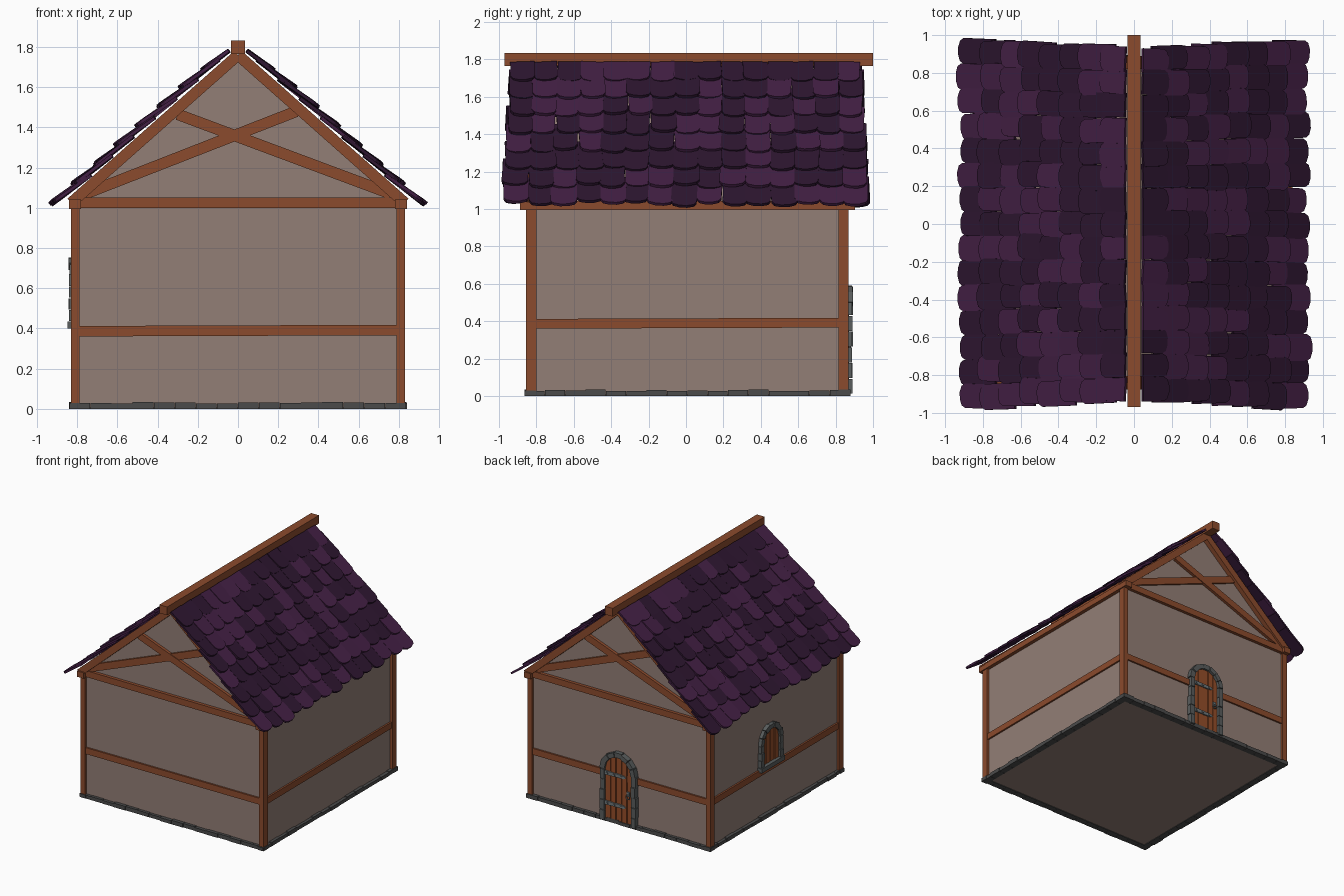
import bpy, bmesh, math, random
from mathutils import Vector, Matrix

if "Cube" in bpy.data.objects:
    bpy.data.objects.remove(bpy.data.objects["Cube"])

random.seed(4)
R = random.uniform


def material(name, r, g, b):
    m = bpy.data.materials.new(name)
    m.diffuse_color = (r, g, b, 1)
    m.use_nodes = True
    m.node_tree.nodes["Principled BSDF"].inputs["Base Color"].default_value = m.diffuse_color
    return m


WOOD = material("timber", 0.26, 0.07, 0.026)
DOOR = material("door_wood", 0.30, 0.075, 0.022)
WALL = material("plaster", 0.29, 0.21, 0.18)
STONE = material("stone", 0.10, 0.11, 0.11)
BASE = material("base_stone", 0.07, 0.07, 0.07)
IRON = material("iron", 0.16, 0.19, 0.20)
TILE_A = material("tile_dark", 0.027, 0.008, 0.030)
TILE_B = material("tile_light", 0.056, 0.014, 0.058)


def frame(o, x, y):
    """Local frame: x across, y up the face, z outward."""
    x, y = Vector(x).normalized(), Vector(y).normalized()
    m = Matrix((x, y, x.cross(y))).transposed().to_4x4()
    m.translation = o
    return m


def prism(bm, pts, a, b, M, mat=0):
    lo = [bm.verts.new(M @ Vector((u, v, a))) for u, v in pts]
    hi = [bm.verts.new(M @ Vector((u, v, b))) for u, v in pts]
    n = len(pts)
    fs = [bm.faces.new(lo[::-1]), bm.faces.new(hi)]
    fs += [bm.faces.new((lo[i], lo[(i + 1) % n], hi[(i + 1) % n], hi[i])) for i in range(n)]
    for f in fs:
        f.material_index = mat


def rect(bm, u0, u1, v0, v1, a, b, M):
    prism(bm, [(u0, v0), (u1, v0), (u1, v1), (u0, v1)], a, b, M)


def beam(bm, p, q, w, a, b, M):
    p, q = Vector(p), Vector(q)
    d = (q - p).normalized() * w / 2
    n = Vector((-d.y, d.x))
    prism(bm, [p - n, q - n, q + n, p + n], a, b, M)


def finish(name, bm, *mats):
    bmesh.ops.recalc_face_normals(bm, faces=bm.faces)
    me = bpy.data.meshes.new(name)
    bm.to_mesh(me)
    bm.free()
    ob = bpy.data.objects.new(name, me)
    bpy.context.collection.objects.link(ob)
    for m in mats:
        me.materials.append(m)
    return ob


UP = (0, 0, 1)
WX, Y0, Y1 = 0.81, -0.835, 0.85
YC = (Y0 + Y1) / 2
WY = (Y1 - Y0) / 2
FRONT = frame((0, Y0, 0), (1, 0, 0), UP)
BACK = frame((0, Y1, 0), (-1, 0, 0), UP)
LEFT = frame((-WX, YC, 0), (0, -1, 0), UP)
RIGHT = frame((WX, YC, 0), (0, 1, 0), UP)

# plastered house body with gables
bm = bmesh.new()
prism(bm, [(-WX, 0.004), (WX, 0.004), (WX, 1.03), (0, 1.755), (-WX, 1.03)], -2 * WY, 0, FRONT)
finish("walls", bm, WALL)

# row of low foundation stones around the base
bm = bmesh.new()
for M, half in ((FRONT, WX), (BACK, WX), (LEFT, WY), (RIGHT, WY)):
    e = half + 0.028
    n = 16
    for i in range(n):
        u = -e + 2 * e * i / n
        rect(bm, u, u + 2 * e / n - 0.002, 0, R(0.026, 0.034), -0.03, R(0.022, 0.03), M)
finish("foundation_stones", bm, BASE)

# corner posts
bm = bmesh.new()
for sx in (-1, 1):
    for M in (FRONT, BACK):
        u = sx * 0.81
        rect(bm, u - 0.021, u + 0.021, 0.02, 1.03, -0.035, 0.02, M)
finish("corner_posts", bm, WOOD)

# horizontal rails and wall plates
bm = bmesh.new()
for M, half in ((FRONT, WX), (BACK, WX), (LEFT, WY), (RIGHT, WY)):
    beam(bm, (-half, 0.386), (half, 0.392), 0.052, -0.03, 0.014, M)
for M in (FRONT, BACK):
    rect(bm, -0.82, 0.82, 1.0, 1.052, -0.03, 0.026, M)
for M in (LEFT, RIGHT):
    rect(bm, -0.895, 0.895, 0.995, 1.042, -0.03, 0.03, M)
finish("rails", bm, WOOD)

# gable rafters and crossed braces
bm = bmesh.new()
for M in (FRONT, BACK):
    for s in (-1, 1):
        beam(bm, (s * 0.83, 1.025), (0, 1.76), 0.055, -0.03, 0.04, M)
    beam(bm, (-0.76, 1.07), (0.29, 1.48), 0.056, -0.02, 0.018, M)
    beam(bm, (0.76, 1.07), (-0.30, 1.465), 0.056, -0.02, 0.024, M)
finish("gable_timbers", bm, WOOD)

# ridge beam
bm = bmesh.new()
rect(bm, -0.035, 0.035, 1.765, 1.833, -1.835, 0.135, FRONT)
finish("ridge_beam", bm, WOOD)

# overlapping rounded roof tiles
bm = bmesh.new()
ROWS, COLS, LENGTH = 8, 15, 1.165
for s in (-1, 1):
    down = Vector((s * 0.745, 0, -0.667))
    norm = Vector((s * 0.667, 0, 0.745))
    for r in range(ROWS):
        t = r / (ROWS - 1)
        span = 1.87 + 0.08 * t
        end = 0.165 + (LENGTH - 0.165) * t
        L0 = min(0.24, end)
        for c in range(COLS):
            rag = 0.008 + 0.012 * t
            L = L0 + R(-rag, rag * 0.6)
            h = span / COLS / 2 + R(0.0, 0.006)
            y = -span / 2 + span * (c + 0.5) / COLS + R(-0.006, 0.006)
            d = (down + norm * R(0.06, 0.13)).normalized()
            M = frame(Vector((s * 0.04, y, 1.775)) + down * (end - L0),
                      d.cross(norm), d) @ Matrix.Rotation(R(-0.05, 0.05), 4, 'Z') \
                @ Matrix.Rotation(R(-0.06, 0.06), 4, 'Y')
            pts = [(-h, 0), (h, 0), (h, L - 0.035), (h * 0.8, L - 0.012), (h * 0.3, L),
                   (-h * 0.3, L), (-h * 0.8, L - 0.012), (-h, L - 0.035)]
            prism(bm, pts, 0, 0.016, M, int(random.random() < 0.5))
finish("roof_tiles", bm, TILE_A, TILE_B)


def arch_frame(bm, c, v0, vc, ri, ro, n_side, n_arc, depth, M):
    """Jamb stones up to the spring line vc, then wedge stones over the arch."""
    for s in (-1, 1):
        for i in range(n_side):
            h = (vc - v0) / n_side
            a, b = c + s * ri, c + s * (ro + R(-0.005, 0.005))
            rect(bm, min(a, b), max(a, b), v0 + i * h + 0.002, v0 + (i + 1) * h - 0.002,
                 -0.02, depth + R(-0.005, 0.005), M)
    for i in range(n_arc):
        a0, a1 = (math.pi * (i + k) / n_arc for k in (0.03, 0.97))
        o = ro + R(-0.005, 0.005)
        pts = [(c + q * math.cos(a), vc + q * math.sin(a))
               for q, a in ((ri, a0), (o, a0), (o, a1), (ri, a1))]
        prism(bm, pts, -0.02, depth + R(-0.005, 0.005), M)


def arch_planks(bm, c, v0, vc, r, n, depth, M):
    """Vertical planks whose tops follow the arch."""
    w = 2 * r / n
    for i in range(n):
        a, b = -r + i * w + 0.003, -r + (i + 1) * w - 0.003
        top = [(c + u, vc + math.sqrt(r * r - u * u)) for u in (b, (a + b) / 2, a)]
        prism(bm, [(c + a, v0), (c + b, v0)] + top, -0.02, depth + R(-0.003, 0.003), M)


# arched back door
bm = bmesh.new()
arch_frame(bm, 0, 0.01, 0.43, 0.122, 0.163, 5, 7, 0.04, BACK)
finish("door_frame", bm, STONE)
bm = bmesh.new()
arch_planks(bm, 0, 0.015, 0.43, 0.124, 5, 0.02, BACK)
finish("door_planks", bm, DOOR)

# strap hinges with studs, and ring handle
bm = bmesh.new()
for v in (0.155, 0.40):
    prism(bm, [(-0.122, v - 0.016), (0.05, v - 0.012), (0.068, v), (0.05, v + 0.012),
               (-0.122, v + 0.016)], 0.01, 0.03, BACK)
    for u in (-0.10, -0.035, 0.03):
        rect(bm, u - 0.007, u + 0.007, v - 0.007, v + 0.007, 0.02, 0.036, BACK)
rect(bm, 0.075, 0.099, 0.255, 0.29, 0.01, 0.03, BACK)
finish("door_hinges", bm, IRON)
bpy.ops.mesh.primitive_torus_add(major_radius=0.018, minor_radius=0.004, major_segments=12,
                                 minor_segments=6, location=BACK @ Vector((0.087, 0.25, 0.03)),
                                 rotation=(math.pi / 2, 0, 0))
ring = bpy.context.object
ring.name = "door_ring"
ring.data.materials.append(IRON)

# arched shuttered window on the left wall
bm = bmesh.new()
arch_frame(bm, -0.07, 0.435, 0.61, 0.103, 0.143, 3, 7, 0.03, LEFT)
rect(bm, -0.22, 0.08, 0.40, 0.435, -0.02, 0.038, LEFT)
finish("window_frame", bm, STONE)
bm = bmesh.new()
arch_planks(bm, -0.07, 0.43, 0.61, 0.105, 4, 0.01, LEFT)
finish("window_shutter", bm, DOOR)
